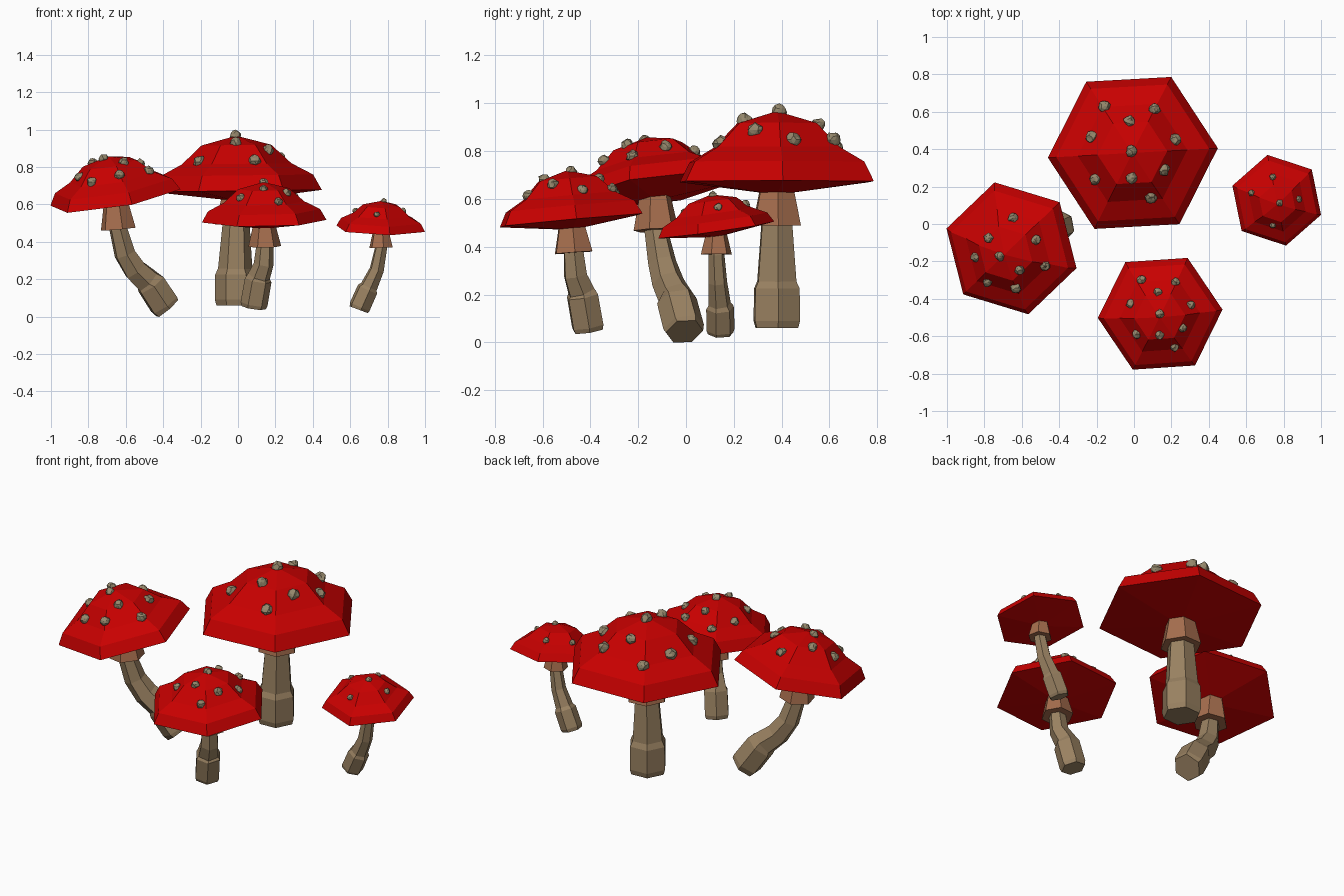
import bpy, bmesh, math, random
from mathutils import Vector
from mathutils.bvhtree import BVHTree

if "Cube" in bpy.data.objects:
    bpy.data.objects.remove(bpy.data.objects["Cube"])

random.seed(4)


def mat(name, rgb):
    m = bpy.data.materials.new(name)
    m.diffuse_color = (*rgb, 1)
    m.use_nodes = True
    m.node_tree.nodes["Principled BSDF"].inputs["Base Color"].default_value = m.diffuse_color
    return m


RED = mat("cap red", (0.58, 0.0, 0.0))
TAN = mat("stem tan", (0.32, 0.22, 0.12))
COLLAR = mat("collar brown", (0.38, 0.155, 0.075))
SPOT = mat("spot grey brown", (0.30, 0.245, 0.15))


def finish(bm, name, mats):
    bmesh.ops.recalc_face_normals(bm, faces=bm.faces)
    me = bpy.data.meshes.new(name)
    bm.to_mesh(me)
    bm.free()
    for m in mats:
        me.materials.append(m)
    ob = bpy.data.objects.new(name, me)
    bpy.context.collection.objects.link(ob)
    return ob


def bridge(bm, r0, r1):
    n = len(r0)
    for i in range(n):
        j = (i + 1) % n
        bm.faces.new((r0[i], r0[j], r1[j], r1[i]))


def tube(name, points, radii, rot, material):
    """Six-sided tube through the points, closed at both ends."""
    bm = bmesh.new()
    pts = [Vector(p) for p in points]
    rings = []
    for i, (p, r) in enumerate(zip(pts, radii)):
        t = (pts[min(i + 1, len(pts) - 1)] - pts[max(i - 1, 0)]).normalized()
        y = t.cross(Vector((1, 0, 0))).normalized()
        x = y.cross(t)
        rings.append([bm.verts.new(p + r * (math.cos(rot + k * math.pi / 3) * x
                                            + math.sin(rot + k * math.pi / 3) * y))
                      for k in range(6)])
    for a, b in zip(rings, rings[1:]):
        bridge(bm, a, b)
    bm.faces.new(rings[0])
    bm.faces.new(rings[-1])
    return finish(bm, name, [material])


# cap profile: (fraction of radius, fraction of height)
PROFILE = [(1, 0), (0.9, 0.28), (0.645, 0.49), (0.41, 0.83)]


def cap(name, centre, radius, height, rot, slope):
    """Hexagonal dome with a shallow cone below."""
    bm = bmesh.new()
    q = Vector((0, 0, 1)).rotation_difference(Vector((-slope[0], -slope[1], 1)))
    c = Vector(centre)
    rings = []
    for fr, fz in PROFILE:
        rings.append([bm.verts.new(c + q @ Vector((
            radius * fr * math.cos(rot + k * math.pi / 3),
            radius * fr * math.sin(rot + k * math.pi / 3), height * fz)))
            for k in range(6)])
    for a, b in zip(rings, rings[1:]):
        bridge(bm, a, b)
    apex = bm.verts.new(c + q @ Vector((0, 0, height)))
    low = bm.verts.new(c + q @ Vector((0, 0, -0.12 * radius)))
    for k in range(6):
        bm.faces.new((rings[-1][k], rings[-1][(k + 1) % 6], apex))
        bm.faces.new((rings[0][(k + 1) % 6], rings[0][k], low))
    tree = BVHTree.FromBMesh(bm)
    return finish(bm, name, [RED]), tree


def spots(name, tree, places, size):
    """Small lumpy balls dropped onto the cap from above."""
    bm = bmesh.new()
    for x, y in places:
        hit = tree.ray_cast(Vector((x, y, 3)), Vector((0, 0, -1)))
        if hit[0] is None:
            continue
        made = bmesh.ops.create_icosphere(bm, subdivisions=2, radius=size)["verts"]
        for v in made:
            v.co = v.co * random.uniform(0.85, 1.18) + hit[0] + hit[1] * size * 0.25
    return finish(bm, name, [SPOT])


def mushroom(name, centre, radius, height, rot, slope, path, radii, collar, places, size):
    rot = math.radians(rot)
    tree = cap(name + "_cap", centre, radius, height, rot, slope)[1]
    spots(name + "_spots", tree, places, size)
    end = Vector(path[-1])
    top = Vector(centre)
    tube(name + "_stem", path + [tuple(end.lerp(top, 0.5))], radii + [radii[-1]], rot, TAN)
    tube(name + "_collar", [end, top], collar, rot, COLLAR)


# large mushroom at the back
mushroom("large", (-0.006, 0.38, 0.672), 0.455, 0.295, 3.2, (0.012, 0.0),
         [(-0.015, 0.38, 0.06), (-0.015, 0.38, 0.09), (-0.015, 0.38, 0.225),
          (-0.015, 0.38, 0.255), (-0.01, 0.38, 0.49)],
         [0.1, 0.109, 0.107, 0.092, 0.073], (0.113, 0.073),
         [(-.16, .63), (.11, .615), (-.023, .55), (-.226, .465), (.218, .45),
          (-.012, .39), (-.205, .24), (-.012, .246), (.159, .289), (.089, .144)], 0.031)

# leaning mushroom on the left
mushroom("left", (-0.655, -0.13, 0.637), 0.366, 0.226, 43.7, (0.172, 0.154),
         [(-.378, -.006, .045), (-.395, -.01, .065), (-.465, -.038, .172),
          (-.485, -.045, .192), (-.55, -.075, .25), (-.605, -.1, .335), (-.64, -.125, .468)],
         [0.079, 0.087, 0.085, 0.074, 0.068, 0.06, 0.05], (0.097, 0.062),
         [(-.648, .032), (-.777, -.075), (-.526, -.086), (-.718, -.171), (-.847, -.176),
          (-.477, -.225), (-.611, -.246), (-.782, -.31), (-.633, -.342)], 0.026)

# front mushroom
mushroom("front", (0.14, -0.48, 0.51), 0.334, 0.21, 3.9, (0.015, 0.09),
         [(.083, -.408, .048), (.086, -.411, .068), (.108, -.433, .195),
          (.112, -.438, .215), (.137, -.462, .28), (.143, -.47, .375)],
         [0.066, 0.073, 0.072, 0.061, 0.053, 0.046], (0.088, 0.055),
         [(.041, -.3), (.223, -.31), (.127, -.364), (-.018, -.428), (.303, -.433),
          (.137, -.48), (.26, -.556), (.014, -.588), (.137, -.594), (.218, -.658)], 0.023)

# small mushroom on the right
mushroom("small", (0.763, 0.127, 0.47), 0.25, 0.15, 41.5, (-0.027, 0.14),
         [(.645, .145, .037), (.651, .145, .053), (.692, .142, .145),
          (.70, .14, .16), (.742, .133, .25), (.765, .127, .368)],
         [0.054, 0.06, 0.059, 0.048, 0.04, 0.034], (0.066, 0.041),
         [(.742, .251), (.629, .166), (.881, .134), (.779, .112), (.742, -.005)], 0.017)
